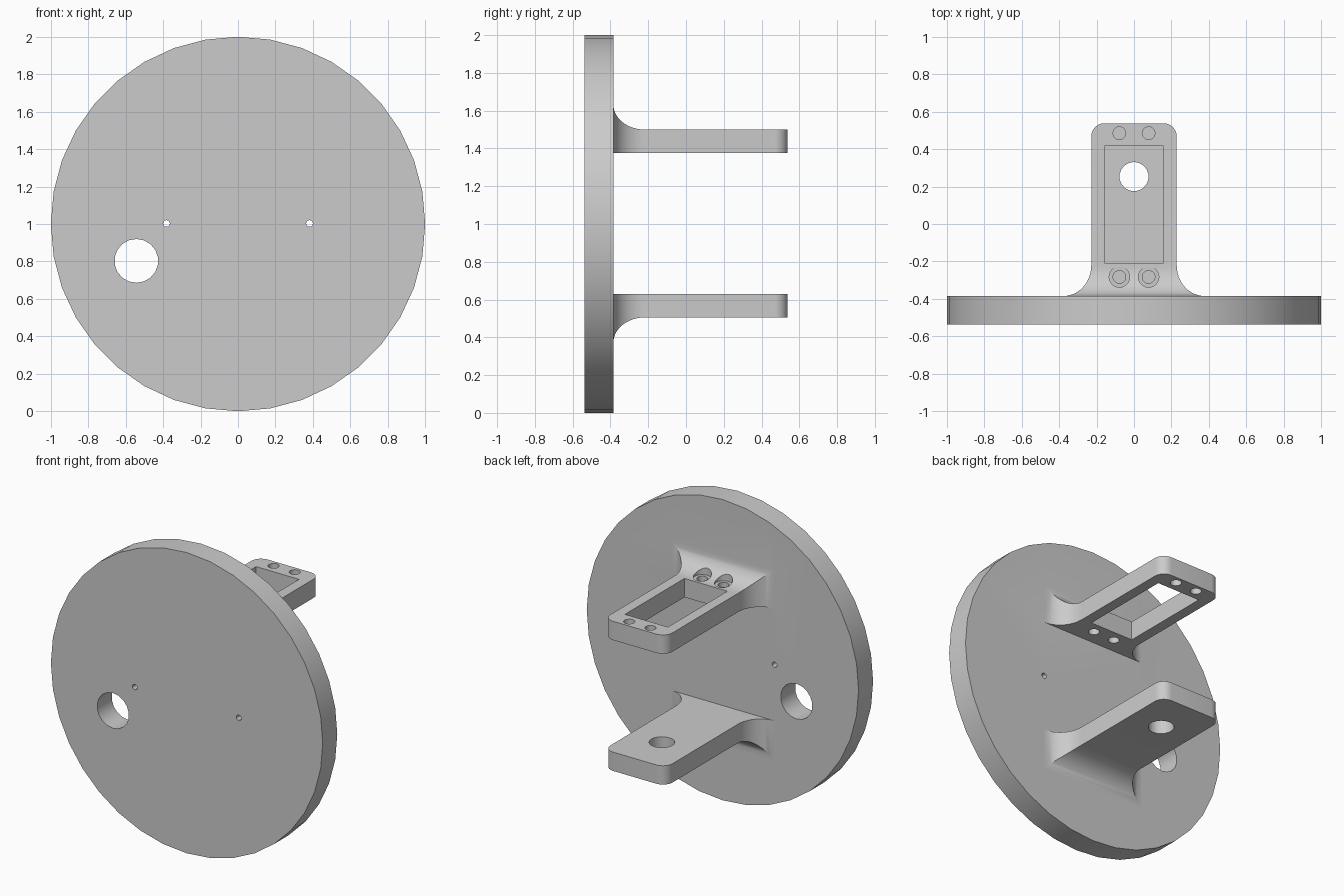
import bpy, bmesh
from math import sin, cos, pi
from mathutils import Matrix

if "Cube" in bpy.data.objects:
    bpy.data.objects.remove(bpy.data.objects["Cube"], do_unlink=True)

grey = bpy.data.materials.new("light grey")
grey.use_nodes = True
colour = (0.6, 0.6, 0.6, 1)
grey.diffuse_color = colour
grey.node_tree.nodes["Principled BSDF"].inputs["Base Color"].default_value = colour


def make(name, bm):
    bmesh.ops.recalc_face_normals(bm, faces=bm.faces)
    mesh = bpy.data.meshes.new(name)
    bm.to_mesh(mesh)
    bm.free()
    mesh.materials.append(grey)
    ob = bpy.data.objects.new(name, mesh)
    bpy.context.collection.objects.link(ob)
    return ob


def cylinder(name, centre, radius, depth, sides, axis="Z"):
    bm = bmesh.new()
    turn = Matrix.Rotation(pi / 2, 4, "X") if axis == "Y" else Matrix()
    bmesh.ops.create_cone(bm, cap_ends=True, segments=sides, radius1=radius,
                          radius2=radius, depth=depth,
                          matrix=Matrix.Translation(centre) @ turn)
    return make(name, bm)


def box(name, centre, size):
    bm = bmesh.new()
    bmesh.ops.create_cube(bm, size=1, matrix=Matrix.Translation(centre) @ Matrix.Diagonal((*size, 1)))
    return make(name, bm)


def cut(target, cutters, operation="DIFFERENCE"):
    for c in cutters:
        mod = target.modifiers.new(c.name, "BOOLEAN")
        mod.operation, mod.object, mod.solver = operation, c, "EXACT"
        bpy.context.view_layer.objects.active = target
        bpy.ops.object.modifier_apply(modifier=mod.name)
        bpy.data.objects.remove(c, do_unlink=True)


FACE, TIP, HALF, THICK = -0.385, 0.538, 0.228, 0.125
REACH, FLARE_X, FLARE_Z, CORNER = 0.165, 0.15, 0.135, 0.07


def arm(name, flat_z, up):
    """Loft of rectangles: flared root, straight bar, rounded tip."""
    stations = [(FACE - 0.05, HALF + FLARE_X, THICK + FLARE_Z)]
    for i in range(13):
        a = pi / 2 * i / 12
        f = 1 - sin(a)
        stations.append((FACE + REACH * (1 - cos(a)), HALF + FLARE_X * f, THICK + FLARE_Z * f))
    for i in range(9):
        a = pi / 2 * i / 8
        stations.append((TIP - CORNER * (1 - sin(a)), HALF - CORNER * (1 - cos(a)), THICK))
    bm = bmesh.new()
    rings = []
    for y, w, h in stations:
        top = flat_z + up * h
        rings.append([bm.verts.new(p) for p in
                      ((-w, y, flat_z), (w, y, flat_z), (w, y, top), (-w, y, top))])
    for a, b in zip(rings, rings[1:]):
        for k in range(4):
            n = (k + 1) % 4
            bm.faces.new((a[k], a[n], b[n], b[k]))
    bm.faces.new(rings[0])
    bm.faces.new(rings[-1])
    return make(name, bm)


# Upper arm: rectangular window, screw holes and counterbores
upper = arm("upper_arm", 1.375, 1)
cutters = [box("window_cut", (0, 0.103, 1.44), (0.316, 0.625, 0.4))]
for x in (-0.078, 0.078):
    for y in (0.485, -0.283):
        cutters.append(cylinder("screw_cut", (x, y, 1.44), 0.034, 0.5, 20))
    cutters.append(cylinder("counterbore_cut", (x, -0.283, 1.593), 0.055, 0.2, 24))
cut(upper, cutters)

# Lower arm: one round hole
lower = arm("lower_arm", 0.63, -1)
cut(lower, [cylinder("pivot_cut", (0, 0.253, 0.57), 0.078, 0.4, 18)])

# Round plate with a cable hole and two pin holes
plate = cylinder("round_plate", (0, -0.4615, 1), 1, 0.153, 36, "Y")
cut(plate, [cylinder("cable_cut", (-0.543, -0.46, 0.803), 0.117, 0.5, 18, "Y")]
    + [cylinder("pin_cut", (x, -0.46, 1.003), 0.018, 0.5, 12, "Y") for x in (-0.382, 0.382)])
cut(plate, [upper, lower], "UNION")
plate.name = "plate_with_arms"

bpy.ops.object.select_all(action="DESELECT")
plate.select_set(True)
bpy.context.view_layer.objects.active = plate
bpy.ops.object.shade_smooth_by_angle(angle=pi / 6)
